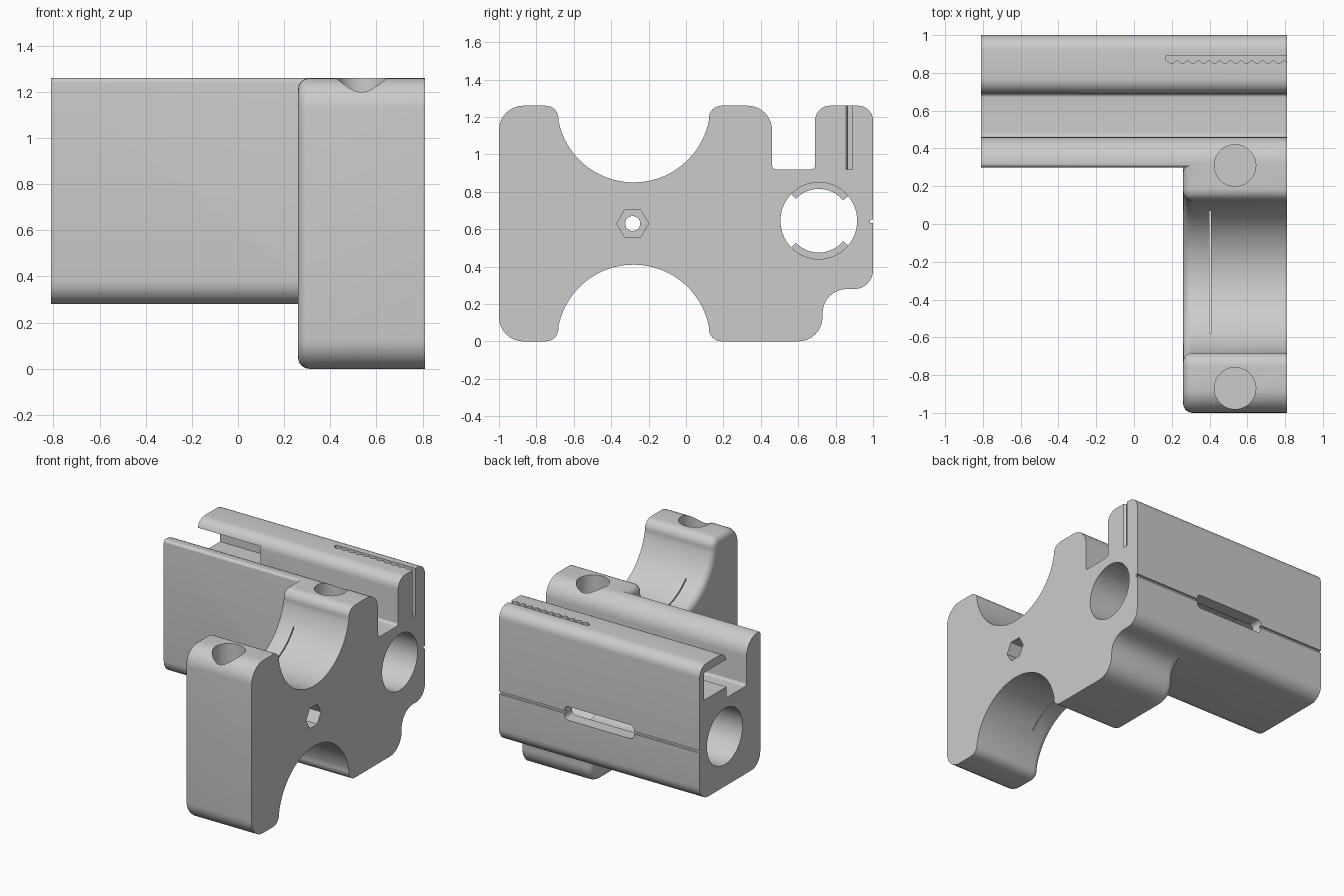
import bpy, bmesh, math
from mathutils import Vector, Matrix

if "Cube" in bpy.data.objects:
    bpy.data.objects.remove(bpy.data.objects["Cube"])

grey = bpy.data.materials.new("plain grey")
grey.use_nodes = True
grey.diffuse_color = (0.6, 0.6, 0.6, 1)
grey.node_tree.nodes["Principled BSDF"].inputs["Base Color"].default_value = grey.diffuse_color

END, CLAMP_X, TOP, BASE = 0.81, 0.26, 1.26, 0.28
BORE = (0.71, 0.645)


def rounded(corners, steps=8):
    """Outline from (a, b, radius) corners; radius 0 keeps the point."""
    out = []
    for i, (a, b, r) in enumerate(corners):
        p = Vector((a, b))
        if r == 0:
            out.append(p)
            continue
        u = (Vector(corners[i - 1][:2]) - p).normalized()
        v = (Vector(corners[(i + 1) % len(corners)][:2]) - p).normalized()
        # right-angled corners: the arc centre lies along both edges
        c = p + (u + v) * r
        for k in range(steps + 1):
            t = k / steps * math.pi / 2
            out.append(c - v * r * math.cos(t) - u * r * math.sin(t))
    return out


def arc(cy, cz, r, a0, a1, n=40):
    angles = [math.radians(a0 + (a1 - a0) * k / n) for k in range(n + 1)]
    return [(cy + r * math.cos(t), cz + r * math.sin(t), 0) for t in angles]


def inset(outline, d):
    """Move every edge of an anticlockwise outline inwards by d."""
    out = []
    for i, p in enumerate(outline):
        e1 = (p - outline[i - 1]).normalized()
        e2 = (outline[(i + 1) % len(outline)] - p).normalized()
        n1, n2 = Vector((-e1.y, e1.x)), Vector((-e2.y, e2.x))
        out.append(p + (n1 + n2) * d / (1 + n1.dot(n2)))
    return out


def prism(name, outline, lo, hi, axis="X", fillet=0):
    """Extrude an outline along X (y, z points) or Z (x, y points)."""
    place = (lambda p, h: (h, p[0], p[1])) if axis == "X" else (lambda p, h: (p[0], p[1], h))
    outline = [Vector(p) for p in outline]
    levels = [(0, lo), (0, hi)]
    if fillet:
        turns = [k / 6 * math.pi / 2 for k in range(7)]
        levels = [(fillet * (1 - math.sin(t)), lo + fillet * (1 - math.cos(t))) for t in turns] + [(0, hi)]
    bm = bmesh.new()
    rings = [[bm.verts.new(place(p, h)) for p in inset(outline, d)] for d, h in levels]
    for a, b in zip(rings, rings[1:]):
        for i in range(len(outline)):
            bm.faces.new((a[i - 1], a[i], b[i], b[i - 1]))
    bm.faces.new(rings[0][::-1])
    bm.faces.new(rings[-1])
    bmesh.ops.recalc_face_normals(bm, faces=bm.faces)
    mesh = bpy.data.meshes.new(name)
    bm.to_mesh(mesh)
    bm.free()
    mesh.materials.append(grey)
    obj = bpy.data.objects.new(name, mesh)
    bpy.context.collection.objects.link(obj)
    return obj


def box(name, x, y, z):
    outline = [(y[0], z[0]), (y[1], z[0]), (y[1], z[1]), (y[0], z[1])]
    return prism(name, outline, *x)


def disc(cy, cz, r, n=48):
    return [p[:2] for p in arc(cy, cz, r, 0, 360 - 360 / n, n - 1)]


def combine(target, other, operation):
    mod = target.modifiers.new(operation, "BOOLEAN")
    mod.operation, mod.object, mod.solver = operation, other, "EXACT"
    bpy.context.view_layer.objects.active = target
    bpy.ops.object.modifier_apply(modifier=mod.name)
    bpy.data.objects.remove(other)


# Long bearing carriage with the open belt slot
body = prism("carriage_body", rounded([
    (0.30, BASE, 0.1), (1, BASE, 0.1), (1, TOP, 0.08), (0.69, TOP, 0.08),
    (0.69, 0.92, 0.02), (0.46, 0.92, 0.02), (0.46, TOP, 0.13), (0.30, TOP, 0.02)]), -END, END)

# Clamp plate with two round saddles
clamp = prism("clamp_plate", rounded(
    [(-1, 0, 0.13), (-0.68, 0, 0.07)] + arc(-0.28, 0, 0.41, 169, 11)
    + [(0.12, 0, 0.07), (0.73, 0, 0.13), (0.73, BASE, 0.13), (0.9, BASE, 0),
       (0.9, 0.5, 0), (0.32, 0.5, 0), (0.32, TOP, 0), (0.12, TOP, 0.07)]
    + arc(-0.28, TOP, 0.41, 349, 191)
    + [(-0.68, TOP, 0.07), (-1, TOP, 0.13)]), CLAMP_X, END, fillet=0.05)
combine(body, clamp, "UNION")

# Bearing bore, screw hole and hexagonal nut pocket
cutters = [prism("bore", disc(*BORE, 0.205, 64), -1, 1),
           prism("screw_hole", disc(-0.285, 0.63, 0.04, 24), 0, 1),
           prism("nut_pocket", disc(-0.285, 0.63, 0.085, 6), 0.66, 1)]

# Blind round sockets in the clamp top
for y in (-0.87, 0.31):
    cutters.append(prism("socket", disc(0.535, y, 0.11), 0.76, 1.4, "Z"))

# Toothed belt slit
waves = 72
teeth = [(0.17 + 0.68 * k / waves, 0.858 + 0.009 * math.cos(2 * math.pi * k / 6)) for k in range(waves + 1)]
cutters.append(prism("belt_slit", teeth + [(0.85, 0.89), (0.17, 0.89)], 0.92, 1.4, "Z"))

# Belt pocket, latch hole, side groove and thin saddle slit
cutters += [box("belt_pocket", (-1, -0.3), (0.6, 0.95), (1.0, 1.2)),
            box("latch_hole", (-0.17, -0.1), (0.6, 0.8), (0.96, 1.06)),
            box("side_groove", (-1, 1), (0.985, 1.1), (0.632, 0.652)),
            box("saddle_slit", (0.401, 0.408), (-0.58, 0.07), (0.1, 1.16))]

# Side window, turned from the vertical to point along +y
window = rounded([(-0.28, 0.59, 0.03), (0.28, 0.59, 0.03), (0.28, 0.69, 0.03), (-0.28, 0.69, 0.03)], 4)
side_window = prism("side_window", window, 0.8, 1.1, "Z")
side_window.data.transform(Matrix(((1, 0, 0, 0), (0, 0, 1, 0), (0, 1, 0, 0), (0, 0, 0, 1))))
side_window.data.flip_normals()
cutters.append(side_window)
for cutter in cutters:
    combine(body, cutter, "DIFFERENCE")

# Stop ribs between the two bearings, at the top and bottom of the bore
ribs = []
for name, a0, a1 in (("upper_rib", 40, 136), ("lower_rib", -136, -40)):
    outline = arc(*BORE, 0.21, a0, a1, 20) + arc(*BORE, 0.17, a1, a0, 20)
    ribs.append(prism(name, [p[:2] for p in outline], -0.28, 0.28))

bpy.ops.object.select_all(action="DESELECT")
for obj in [body] + ribs:
    obj.select_set(True)
bpy.context.view_layer.objects.active = body
bpy.ops.object.shade_smooth_by_angle(angle=math.radians(30))
